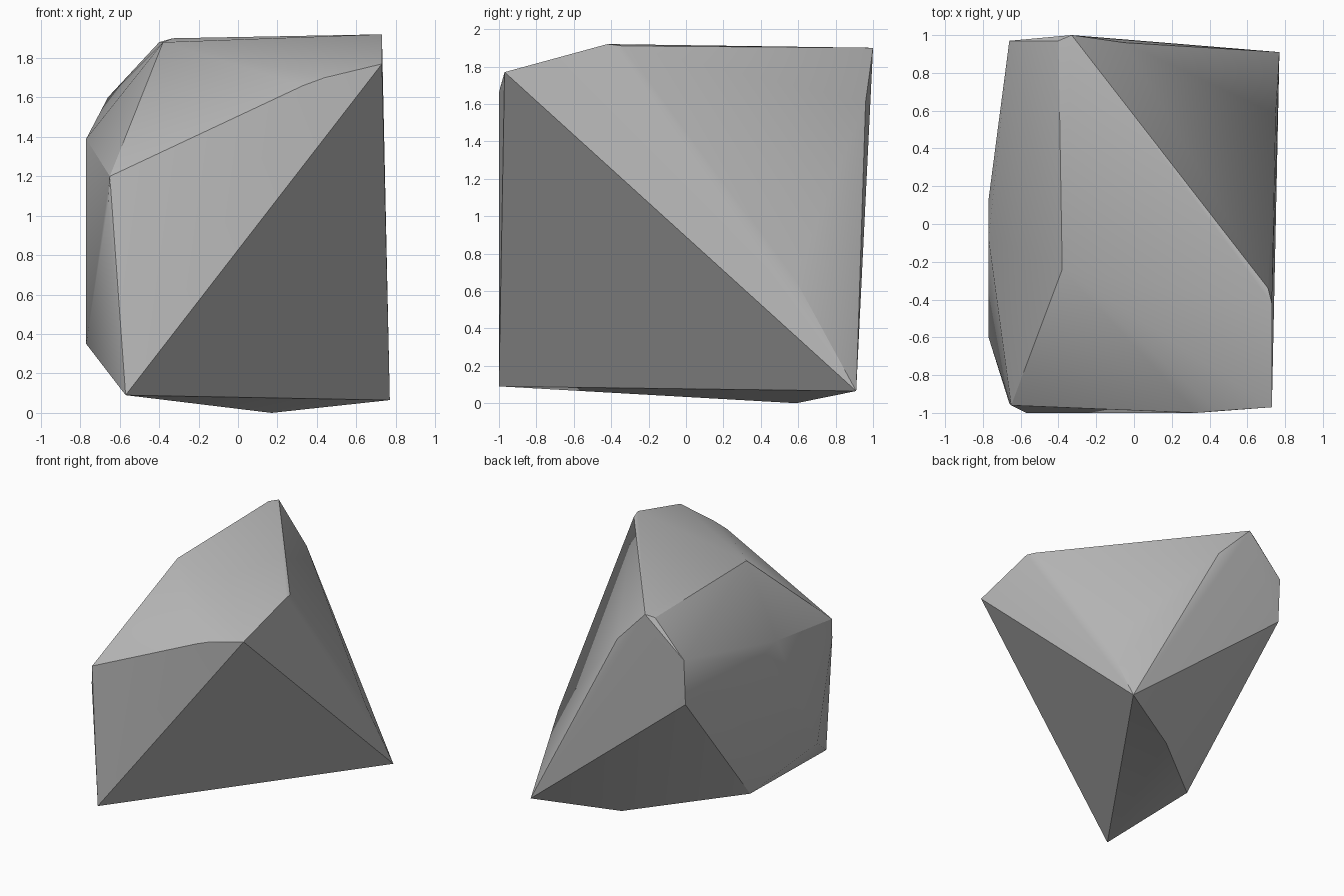
import bpy
import bmesh
import math

# Remove the default cube
default_cube = bpy.data.objects.get("Cube")
if default_cube:
    bpy.data.objects.remove(default_cube, do_unlink=True)


def make_material(name, color):
    material = bpy.data.materials.new(name)
    material.use_nodes = True
    material.diffuse_color = color
    shader = next(node for node in material.node_tree.nodes
                  if node.type == "BSDF_PRINCIPLED")
    shader.inputs["Base Color"].default_value = color
    shader.inputs["Roughness"].default_value = 0.9
    return material


def make_faceted_stone(name, corner_groups, material):
    """Wrap a convex skin around the corner points of a chipped stone."""
    bm = bmesh.new()
    for corners in corner_groups:
        for corner in corners:
            bm.verts.new(corner)
    result = bmesh.ops.convex_hull(bm, input=bm.verts[:], use_existing_faces=False)
    # Drop any corner that ended up inside the skin
    loose = [v for v in bm.verts if not v.link_faces]
    bmesh.ops.delete(bm, geom=loose, context="VERTS")
    bmesh.ops.recalc_face_normals(bm, faces=bm.faces[:])

    mesh = bpy.data.meshes.new(name)
    bm.to_mesh(mesh)
    bm.free()
    mesh.materials.append(material)
    stone = bpy.data.objects.new(name, mesh)
    bpy.context.collection.objects.link(stone)
    return stone


# Low corners the stone rests on
base_corners = [
    (-.57, -1, .09), (.77, .91, .065), (.17, .59, 0), (-.56, -.03, .1),
]
# Top ridge and crown
crown_corners = [
    (.73, -.97, 1.77), (.73, -.42, 1.92), (.71, -.34, 1.91), (-.33, 1, 1.9),
    (-.4, .97, 1.88), (-.38, -.24, 1.88),
]
# Chipped front edge
front_corners = [
    (.33, -1, 1.66), (.44, -.99, 1.7), (-.65, -.96, 1.2), (-.66, -.95, 1.05),
]
# Flat side facing -x
side_corners = [
    (-.77, -.6, .35), (-.77, -.08, 1.39), (-.77, .13, 1.33),
]
# Back edge and the bulge on the +x side
back_corners = [
    (-.66, .97, 1.6), (-.66, .95, 1.23), (-.05, .96, 1.61), (.75, .58, .67),
]

stone_grey = make_material("stone grey", (.5, .5, .5, 1))
rock = make_faceted_stone(
    "rock",
    [base_corners, crown_corners, front_corners, side_corners, back_corners],
    stone_grey,
)

# Soft shading across shallow facets, crisp lines on the strong edges
bpy.ops.object.select_all(action="DESELECT")
rock.select_set(True)
bpy.context.view_layer.objects.active = rock
bpy.ops.object.shade_smooth_by_angle(angle=math.radians(30))
